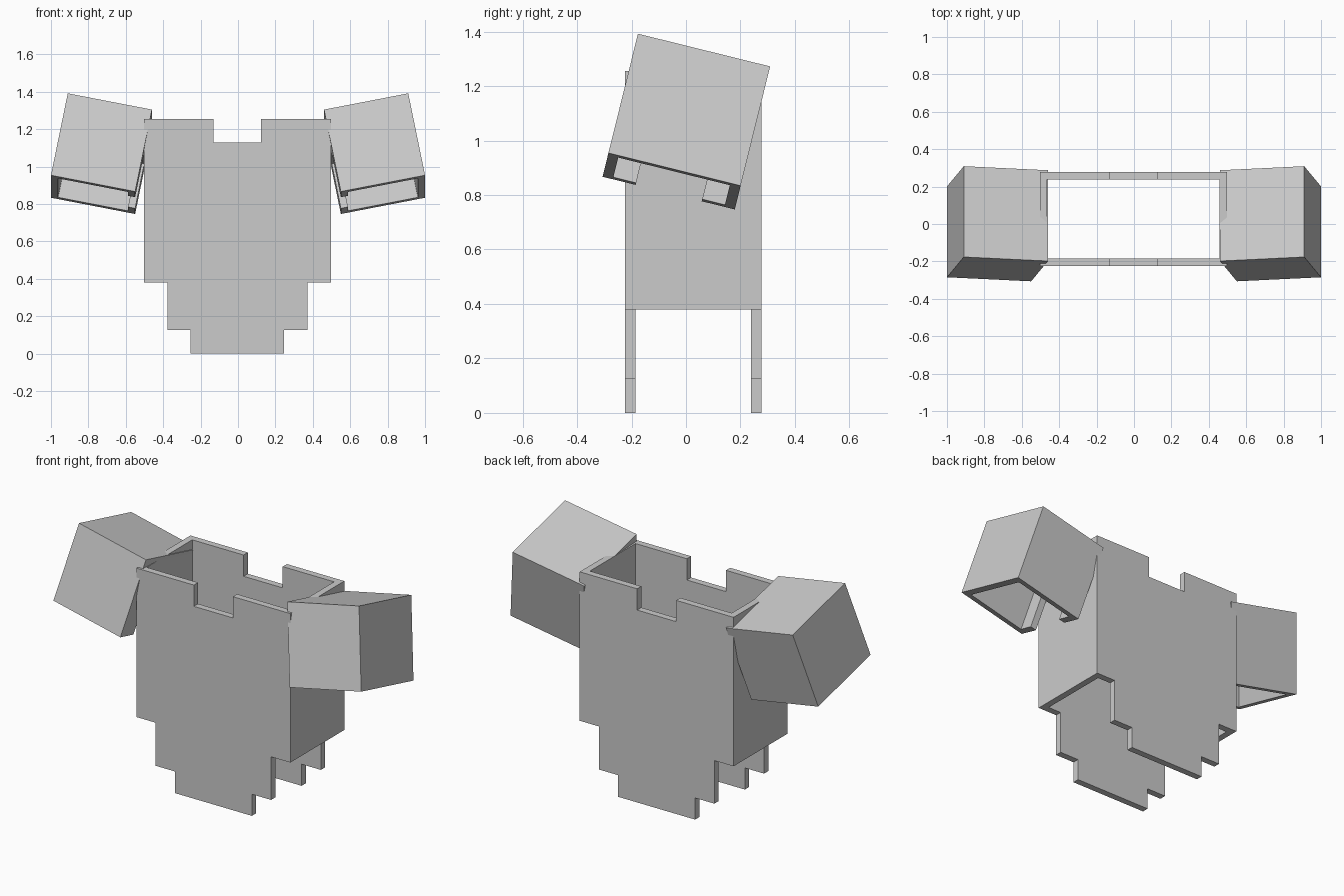
import bpy, bmesh
from mathutils import Matrix, Vector

if "Cube" in bpy.data.objects:
    bpy.data.objects.remove(bpy.data.objects["Cube"])

grey = bpy.data.materials.new("armour grey")
grey.use_nodes = True
grey.diffuse_color = (0.6, 0.6, 0.6, 1)
grey.node_tree.nodes["Principled BSDF"].inputs["Base Color"].default_value = (0.6, 0.6, 0.6, 1)


def prism(name, outline, y0, y1):
    """Extrude an x-z outline from y0 to y1."""
    bm = bmesh.new()
    face = bm.faces.new([bm.verts.new((x, y0, z)) for x, z in outline])
    out = bmesh.ops.extrude_face_region(bm, geom=[face])["geom"]
    verts = [v for v in out if isinstance(v, bmesh.types.BMVert)]
    bmesh.ops.translate(bm, verts=verts, vec=(0, y1 - y0, 0))
    bmesh.ops.recalc_face_normals(bm, faces=bm.faces)
    mesh = bpy.data.meshes.new(name)
    bm.to_mesh(mesh)
    bm.free()
    mesh.materials.append(grey)
    obj = bpy.data.objects.new(name, mesh)
    bpy.context.collection.objects.link(obj)
    return obj


def box(name, x, y, z):
    return prism(name, [(x[0], z[0]), (x[1], z[0]), (x[1], z[1]), (x[0], z[1])], *y)


def carve(obj, *cutters):
    """Subtract the cutters and discard them."""
    bpy.context.view_layer.objects.active = obj
    for cutter in cutters:
        mod = obj.modifiers.new("carve", "BOOLEAN")
        mod.operation, mod.solver, mod.object = "DIFFERENCE", "EXACT", cutter
        bpy.ops.object.modifier_apply(modifier=mod.name)
        bpy.data.objects.remove(cutter)


WALL = 0.039
FRONT, BACK = -0.224, 0.277

# Torso shell: stepped silhouette, hollowed, with separate front and back tails
half = [(0.25, 0), (0.25, 0.127), (0.375, 0.127), (0.375, 0.38),
        (0.5, 0.38), (0.5, 1.255), (0.127, 1.255), (0.127, 1.13)]
silhouette = half + [(-x, z) for x, z in reversed(half)]
torso = prism("torso", silhouette, FRONT, BACK)
inside = (FRONT + WALL, BACK - WALL)
carve(torso,
      box("cavity", (-0.5 + WALL, 0.5 - WALL), inside, (-1, 2)),
      box("tail_gap", (-1, 1), inside, (-1, 0.38)))
torso.location.x = -0.003

# Sleeve frame: outward, backward and upward directions of the tilted arm
back = Vector((0, 0.97, -0.24)).normalized()
up = Vector((-0.196, 0.228, 0.957))
up = (up - back * up.dot(back)).normalized()
out = back.cross(up)
corner = Vector((0.46, -0.198, 1.305))
frame = Matrix((out, back, up)).transposed().to_4x4()
frame.translation = corner

# Sleeves: capped boxes open below, inner wall notched
W, D, H = 0.459, 0.5, 0.46
for side, sign in (("left", 1), ("right", -1)):
    sleeve = box(side + "_sleeve", (0, W), (0, D), (-H, 0))
    carve(sleeve,
          box("hollow", (WALL, W - WALL), (WALL, D - WALL), (-1, -WALL)),
          box("notch", (-0.1, 0.1), (0.125, D - 0.125), (-1, -H + 0.25)))
    sleeve.data.transform(Matrix.Scale(sign, 4, (1, 0, 0)) @ frame)
    if sign < 0:
        sleeve.data.flip_normals()
